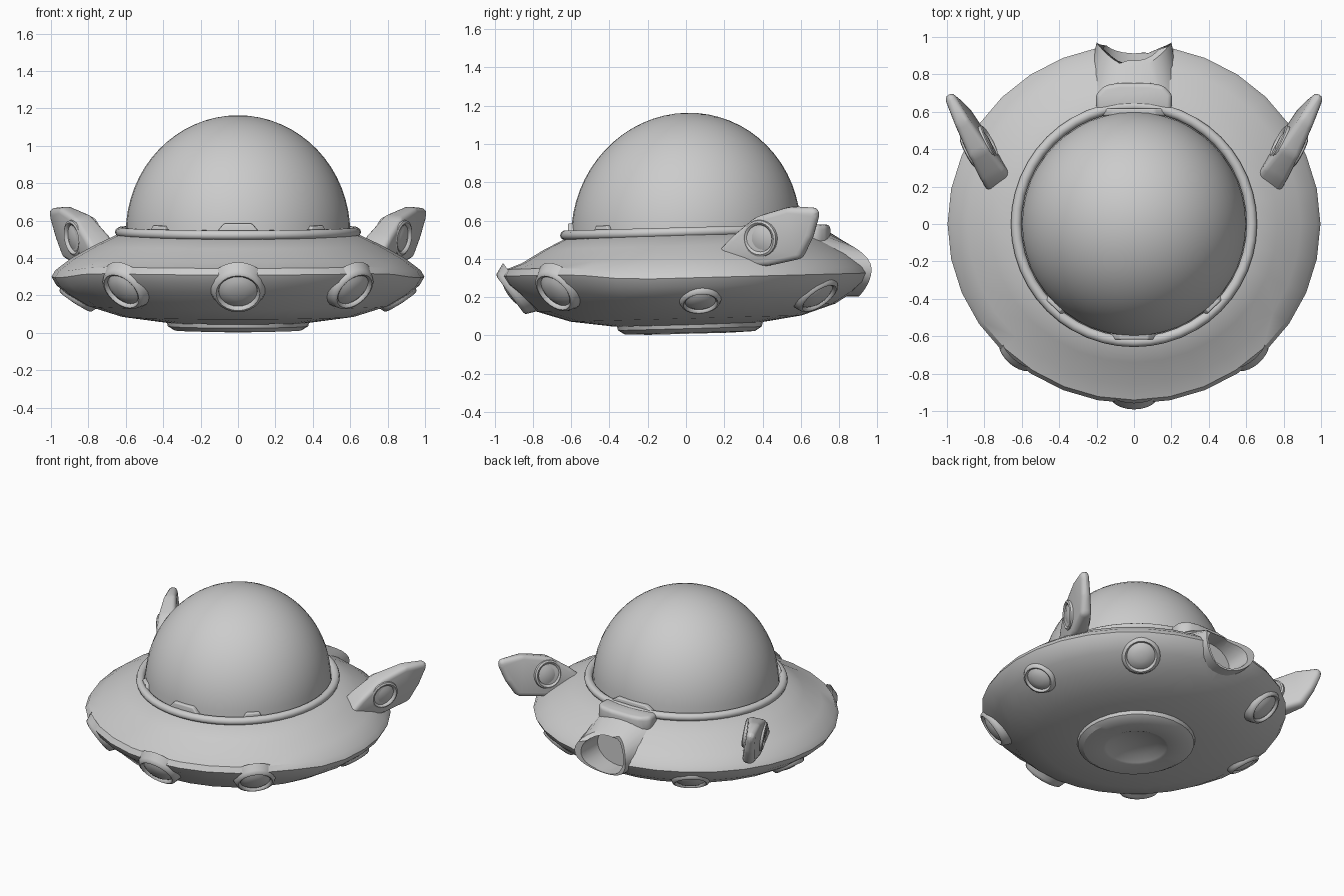
import bpy, bmesh
from math import sin, cos, pi, radians
from mathutils import Matrix, Vector

cube = bpy.data.objects.get("Cube")
if cube:
    bpy.data.objects.remove(cube)

GREY = (0.6, 0.6, 0.6, 1)
hull_grey = bpy.data.materials.new("hull_grey")
hull_grey.use_nodes = True
hull_grey.diffuse_color = GREY
hull_grey.node_tree.nodes["Principled BSDF"].inputs["Base Color"].default_value = GREY


def make(name, bm, matrix=Matrix()):
    """Turn a bmesh into an object; the whole craft leans slightly nose-down."""
    bm.transform(matrix)
    for v in bm.verts:
        v.co.z += 0.027 * v.co.y
    bmesh.ops.recalc_face_normals(bm, faces=bm.faces)
    mesh = bpy.data.meshes.new(name)
    bm.to_mesh(mesh)
    bm.free()
    ob = bpy.data.objects.new(name, mesh)
    bpy.context.collection.objects.link(ob)
    mesh.materials.append(hull_grey)
    return ob


def activate(ob):
    bpy.ops.object.select_all(action='DESELECT')
    ob.select_set(True)
    bpy.context.view_layer.objects.active = ob


def smooth(ob, angle=35):
    activate(ob)
    bpy.ops.object.shade_smooth_by_angle(angle=radians(angle))
    return ob


def lathe(name, profile, steps=32, matrix=Matrix(), closed=False):
    """Spin a (radius, height) profile around z."""
    bm = bmesh.new()
    vs = [bm.verts.new((r, 0, z)) for r, z in profile]
    pairs = list(zip(vs, vs[1:] + vs[:1])) if closed else list(zip(vs, vs[1:]))
    edges = [bm.edges.new(p) for p in pairs]
    bmesh.ops.spin(bm, geom=vs + edges, axis=(0, 0, 1), cent=(0, 0, 0),
                   angle=2 * pi, steps=steps)
    bmesh.ops.remove_doubles(bm, verts=bm.verts, dist=0.0005)
    return make(name, bm, matrix)


def prism(name, outline, depth, matrix, bevel, taper=0):
    """Extrude a 2D outline, centred on its plane, with rounded edges."""
    bm = bmesh.new()
    face = bm.faces.new([bm.verts.new((x, y, -depth / 2)) for x, y in outline])
    new = bmesh.ops.extrude_face_region(bm, geom=[face])["geom"]
    bmesh.ops.translate(bm, vec=(0, 0, depth),
                        verts=[g for g in new if isinstance(g, bmesh.types.BMVert)])
    for v in bm.verts:
        v.co.z *= 1 - taper * (v.co.x - 0.27)
    bmesh.ops.bevel(bm, geom=bm.edges[:], offset=bevel, segments=3,
                    profile=0.5, affect='EDGES')
    return smooth(make(name, bm, matrix), 40)


def frame(origin, x_axis, y_axis):
    x, y = Vector(x_axis).normalized(), Vector(y_axis).normalized()
    m = Matrix((x, y, x.cross(y))).transposed().to_4x4()
    m.translation = origin
    return m


# Saucer hull, slightly wider than long, closed on top under the dome
saucer = lathe("saucer_hull", [
    (0, 0.055), (0.38, 0.055), (0.62, 0.088), (0.8, 0.145), (0.9, 0.205), (0.96, 0.255),
    (0.985, 0.3), (0.965, 0.335), (0.88, 0.4), (0.76, 0.468), (0.64, 0.525), (0, 0.53)],
    matrix=Matrix.Diagonal((1.012, 0.975, 1, 1)))

# The rim rises toward the nose
for v in saucer.data.vertices:
    if 0.17 < v.co.z < 0.345:
        v.co.z += 0.035 * min(1, max(0, -v.co.y - 0.3) / 0.3)


# Rear exhaust: an arched housing with a scooped mouth, hollowed with the hull
def rear_tube(name, rx, rz, y0, y1, z, scoop, flare):
    bm = bmesh.new()
    bmesh.ops.create_cone(bm, cap_ends=True, segments=32, radius1=1, radius2=1, depth=1)
    bm.transform(Matrix.Rotation(-pi / 2, 4, 'X'))
    for v in bm.verts:
        h, mouth = v.co.z, v.co.y > 0
        end = y1 - scoop * h * h * (1 if h > 0 else 0.5)
        grow = 1 if mouth else flare
        v.co = (v.co.x * rx * (1 + (grow - 1) * 0.45), end if mouth else y0,
                z + h * rz * (grow if h > 0 else 1))
    return make(name, bm)


hood = rear_tube("exhaust_hood", 0.2, 0.14, 0.7, 0.97, 0.32, 0.13, 1.65)
cutter = rear_tube("exhaust_cutter", 0.165, 0.125, 0.76, 1.2, 0.313, 0, 1)
cutter.hide_render = True
cutter.hide_set(True)
for ob in (saucer, hood):
    cut = ob.modifiers.new("exhaust_opening", 'BOOLEAN')
    cut.operation = 'DIFFERENCE'
    cut.object = cutter
    cut.solver = 'EXACT'
    activate(ob)
    bpy.ops.object.modifier_apply(modifier=cut.name)
    smooth(ob)

# Glass dome
dome = [(0.6 * cos(a * pi / 32), 0.535 + 0.628 * sin(a * pi / 32)) for a in range(17)]
smooth(lathe("dome", dome, 48))

# Collar ring around the dome
collar = [(0.63 + 0.028 * cos(a * pi / 5), 0.54 + 0.026 * sin(a * pi / 5)) for a in range(10)]
smooth(lathe("dome_collar", collar, 48, closed=True), 60)

# Landing ring with a hollow centre
smooth(lathe("landing_ring", [
    (0.385, 0.07), (0.375, 0.035), (0.34, 0.013), (0.21, 0.008), (0.195, 0.014),
    (0.14, 0.04), (0, 0.055)], matrix=Matrix.Translation((0, 0.02, 0))), 30)

# Portholes around the underside: radius, height, size and pitch by position
porthole = [(0.175, -0.05), (0.154, 0.0), (0.145, 0.02), (0.13, 0.026), (0.118, 0.018),
            (0.114, 0.004), (0.085, 0.022), (0.045, 0.033), (0, 0.036)]
nose, corner = (0.9, 0.25, 0.9, 36), (0.913, 0.253, 0.85, 36)
flank, rear = (0.865, 0.178, 0.7, 57), (0.86, 0.19, 0.8, 50)
for side, angle, spec in (("front", 0, nose), ("front_left", 42, corner),
                          ("front_right", -42, corner), ("left", 95, flank),
                          ("right", -95, flank), ("rear_left", 143, rear),
                          ("rear_right", -143, rear)):
    turn = radians(angle)
    r, z, size, pitch = spec
    out = Vector((sin(turn), -cos(turn), 0))
    across = Vector((cos(turn), sin(turn), 0))
    up = Vector((0, 0, cos(radians(pitch)))) + out * sin(radians(pitch))
    m = frame(out * r + Vector((0, 0, z)), across, up) @ Matrix.Scale(size, 4)
    smooth(lathe(side + "_porthole", porthole, 24, m), 50)

# Swept fins, thinner at the tip, with a round boss on both faces
fin_outline = [(-0.04, 0.41), (0.08, 0.52), (0.22, 0.62), (0.41, 0.665), (0.57, 0.655),
               (0.575, 0.61), (0.53, 0.5), (0.46, 0.39), (0.28, 0.36), (0.04, 0.35)]
boss = [(0.1, -0.02), (0.096, 0.012), (0.085, 0.018), (0.073, 0.012), (0.07, 0.002),
        (0.04, 0.012), (0, 0.016)]
for side, s in (("left", 1), ("right", -1)):
    sweep = Vector((0.45 * s, 0.88, 0))
    lean = Vector((0.13 * s, -0.066, 1))
    m = frame(Vector((0.715 * s, 0.19, 0.5)) - lean * 0.5, sweep, lean)
    prism(side + "_fin", fin_outline, 0.11, m, 0.028, taper=1.7)
    for face, flip in (("outer", 0), ("inner", pi)):
        turned = Matrix.Rotation(flip if s > 0 else pi - flip, 4, 'X')
        place = m @ Matrix.Translation((0.25, 0.51, 0)) @ turned
        smooth(lathe(f"{side}_fin_{face}_boss", boss, 24,
                     place @ Matrix.Translation((0, 0, 0.052))), 50)

# Rear hatch plate behind the collar
hatch = [(-0.2, 0.6), (0.2, 0.6), (0.205, 0.69), (0.16, 0.74), (0.08, 0.755),
         (-0.08, 0.755), (-0.16, 0.74), (-0.205, 0.69)]
prism("rear_hatch", hatch, 0.11, Matrix.Translation((0, 0, 0.505)), 0.025)

# Small clamps between dome and collar
clamp = [(-0.13, 0), (0.13, 0), (0.075, 0.055), (-0.075, 0.055)]
for name, turn, width, height in (("front_clamp", 0, 1, 1.2), ("left_clamp", 44, 0.55, 0.9),
                                  ("right_clamp", -44, 0.55, 0.9), ("rear_clamp", 180, 1.5, 1)):
    place = (Matrix.Rotation(radians(turn), 4, 'Z') @ Matrix.Translation((0, -0.598, 0.535))
             @ Matrix.Rotation(pi / 2, 4, 'X') @ Matrix.Diagonal((width, height, 1, 1)))
    prism(name, clamp, 0.04, place, 0.008)
